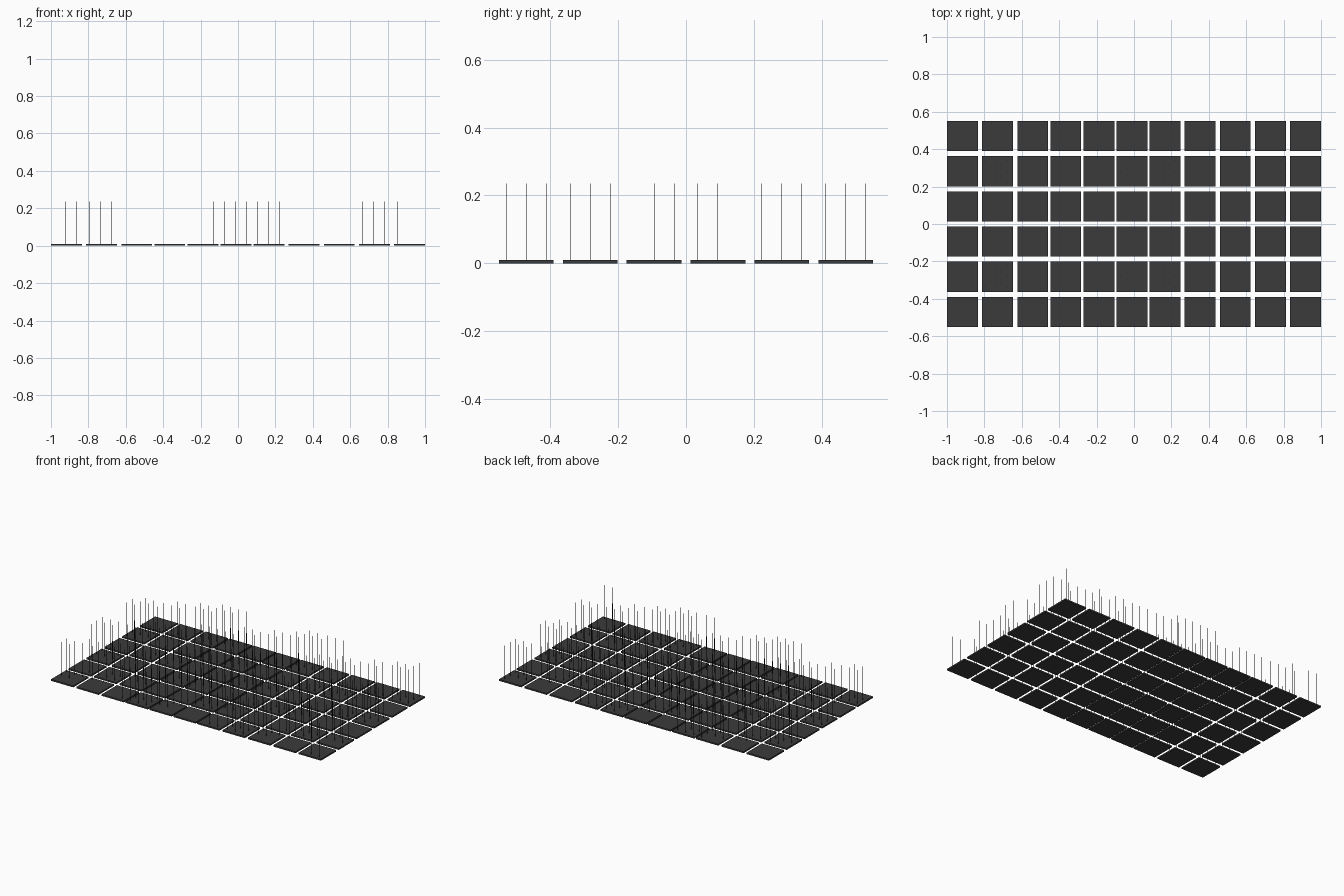
import bpy
import bmesh
from mathutils import Matrix, Vector

if "Cube" in bpy.data.objects:
    bpy.data.objects.remove(bpy.data.objects["Cube"])

TILE = Vector((0.165, 0.161, 0.01))
TOP = 0.235          # height of the rod tips
ROD_RADIUS = 0.0006
ROD_GAP = 0.059
WIDE, NARROW = 0.188, 0.1768


def material(name, rgb):
    mat = bpy.data.materials.new(name)
    mat.use_nodes = True
    color = (*rgb, 1)
    mat.diffuse_color = color
    mat.node_tree.nodes["Principled BSDF"].inputs["Base Color"].default_value = color
    return mat


def mesh_from(bm, name, mat):
    mesh = bpy.data.meshes.new(name)
    bm.to_mesh(mesh)
    bm.free()
    mesh.materials.append(mat)
    return mesh


def place(mesh, name, x, y):
    obj = bpy.data.objects.new(name, mesh)
    obj.location = (x, y, 0)
    bpy.context.scene.collection.objects.link(obj)


charcoal = material("charcoal", (0.043, 0.043, 0.043))
near_black = material("near_black", (0.015, 0.015, 0.015))

# Flat square base tile
bm = bmesh.new()
bmesh.ops.create_cube(bm, size=1, matrix=Matrix.Translation((0, 0, TILE.z / 2))
                      @ Matrix.Diagonal((*TILE, 1)))
tile_mesh = mesh_from(bm, "tile", charcoal)

# Three by three cluster of hair-thin upright rods
bm = bmesh.new()
length = TOP - TILE.z
for i in (-1, 0, 1):
    for j in (-1, 0, 1):
        spot = Vector((i * ROD_GAP - 0.004, j * ROD_GAP, TILE.z + length / 2))
        bmesh.ops.create_cone(bm, cap_ends=True, segments=8, radius1=ROD_RADIUS,
                              radius2=ROD_RADIUS, depth=length,
                              matrix=Matrix.Translation(spot))
rods_mesh = mesh_from(bm, "rods", near_black)

# Column positions: wider gaps outside the middle block
columns = [-0.9175]
for step in [WIDE] * 2 + [NARROW] * 4 + [WIDE] * 4:
    columns.append(columns[-1] + step)

# Lay out the whole field
for c, x in enumerate(columns):
    for r in range(6):
        y = (r - 2.5) * WIDE
        place(tile_mesh, f"tile_{c}_{r}", x, y)
        place(rods_mesh, f"rods_{c}_{r}", x, y)
